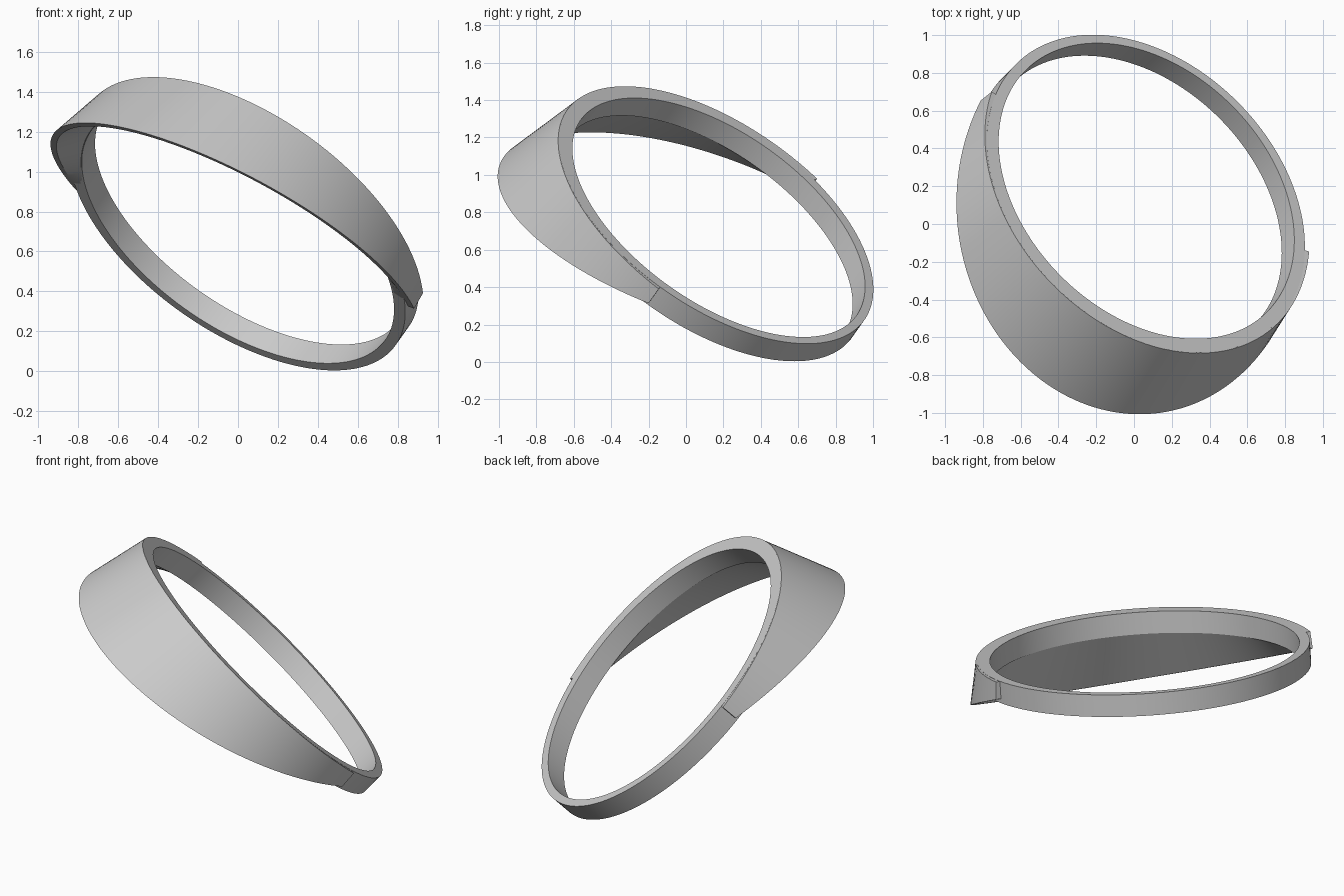
import bpy, bmesh
from math import cos, sin, pi, radians
from mathutils import Matrix, Vector

cube = bpy.data.objects.get("Cube")
if cube:
    bpy.data.objects.remove(cube)

grey = bpy.data.materials.new("plain_grey")
grey.use_nodes = True
grey.diffuse_color = (0.6, 0.6, 0.6, 1)
grey.node_tree.nodes["Principled BSDF"].inputs["Base Color"].default_value = (0.6, 0.6, 0.6, 1)

# Tilted frame: x points to the front of the brim, z is the band's axis
up = Vector((0.5, 0.5, 0.7071)).normalized()
across = Vector((1, -1, 0)).normalized()
front = across * cos(radians(65)) + across.cross(up) * sin(radians(65))
side = up.cross(front)
FRAME = Matrix.Translation((0.063, 0.16, 0.785)) @ Matrix((front, side, up)).transposed().to_4x4()

BAND_R, BAND_H = 0.972, 0.133
BRIM_END = radians(99)


def inner_radius(a):
    return 0.9036 - 0.02 * cos(a)


def sweep(name, section, start, end, steps, closed):
    """Carry a closed (radius, height) section around the band axis."""
    bm = bmesh.new()
    rings = []
    for i in range(steps if closed else steps + 1):
        a = start + (end - start) * i / steps
        rings.append([bm.verts.new((r * cos(a), r * sin(a), z)) for r, z in section(a)])
    n = len(rings[0])
    pairs = list(zip(rings, rings[1:]))
    if closed:
        pairs.append((rings[-1], rings[0]))
    else:
        bm.faces.new(rings[0])
        bm.faces.new(rings[-1])
    for p, q in pairs:
        for j in range(n):
            k = (j + 1) % n
            bm.faces.new((p[j], q[j], q[k], p[k]))
    bmesh.ops.recalc_face_normals(bm, faces=bm.faces)
    mesh = bpy.data.meshes.new(name)
    bm.to_mesh(mesh)
    bm.free()
    mesh.materials.append(grey)
    obj = bpy.data.objects.new(name, mesh)
    bpy.context.collection.objects.link(obj)
    obj.matrix_world = FRAME
    bpy.ops.object.select_all(action="DESELECT")
    obj.select_set(True)
    bpy.context.view_layer.objects.active = obj
    bpy.ops.object.shade_smooth_by_angle(angle=radians(20))
    return obj


# Head band: thicker at the front than at the back
def band_section(a):
    r = inner_radius(a)
    return [(BAND_R, 0), (BAND_R, -BAND_H), (r, -BAND_H), (r, 0)]


# Brim: flared skirt, trimmed by a sloping plane that is deepest at the front
def brim_section(a):
    t = abs(a) / BRIM_END
    top = BAND_R + 0.002 + 0.024 * t ** 4
    flare = 0.08 + 0.2 * cos(t * pi / 2)
    slope = 0.298 * cos(a)
    depth = (0.151 + slope * top) / (1 - slope * flare)
    rim = top + flare * depth
    lip = rim - 0.033
    lip_depth = 0.151 + slope * lip
    crease = min(BAND_H - 0.002, lip_depth - 0.001)
    return [(top, 0), (rim, -depth), (lip, -lip_depth),
            (inner_radius(a) + 0.002, -crease), (0.955, -0.002)]


sweep("head_band", band_section, 0, 2 * pi, 160, True)
sweep("brim", brim_section, -BRIM_END, BRIM_END, 96, False)
